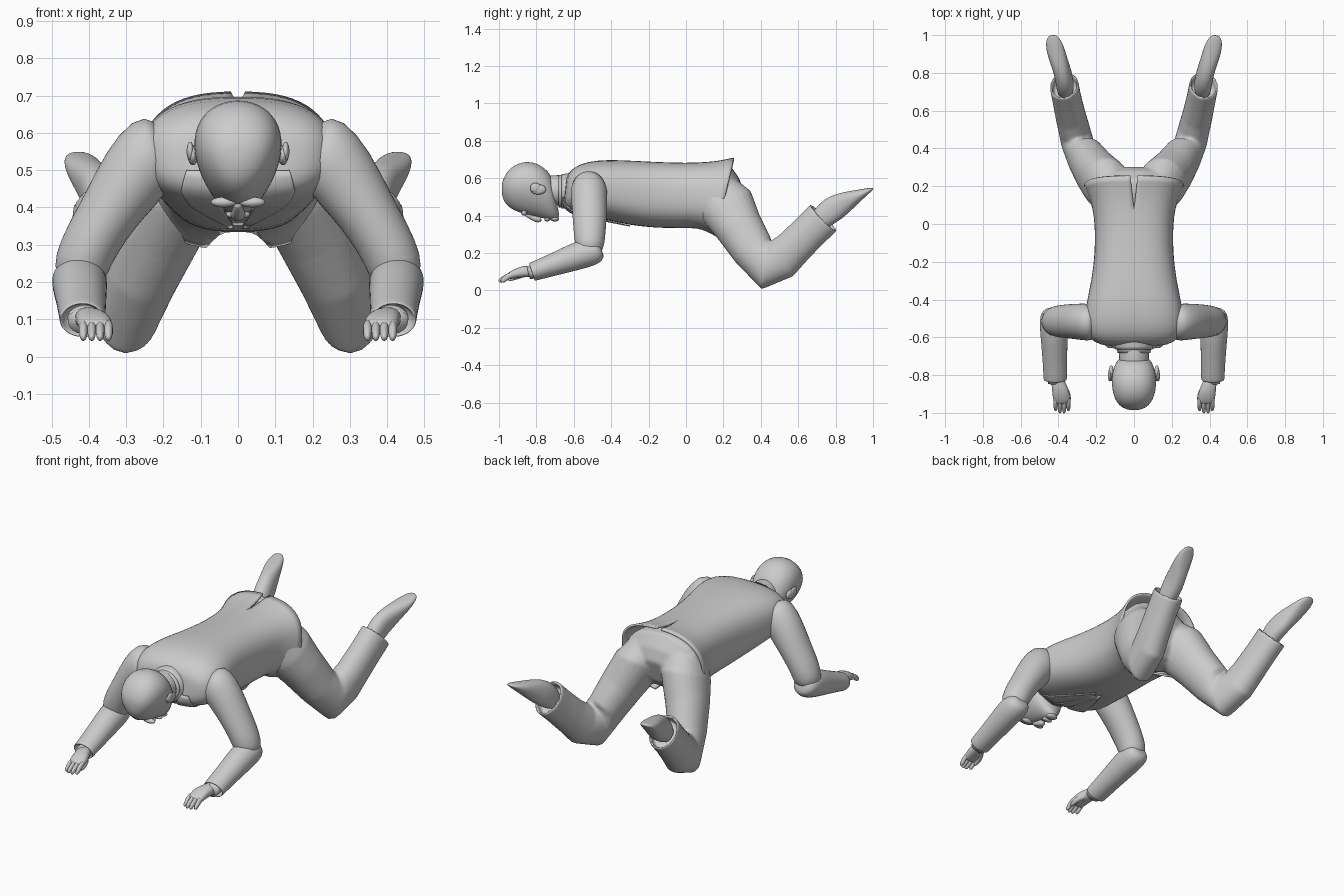
import bpy, bmesh, math
from mathutils import Vector as V

X, Y = V((1, 0, 0)), V((0, 1, 0))


def power(t, p):
    return math.copysign(abs(t) ** p, t)


def loft(bm, rings, ref=X, n=24, p=2.0, taper=0.0, cap0=True, cap1=True):
    """Skin rings (centre, half width, half height[, normal]) into a tube."""
    cs = [V(r[0]) for r in rings]
    loops = []
    for i, r in enumerate(rings):
        d = V(r[3]) if len(r) > 3 else cs[min(i + 1, len(cs) - 1)] - cs[max(i - 1, 0)]
        d = d.normalized()
        u = (ref - d * ref.dot(d)).normalized()
        w = u.cross(d)
        loop = []
        for k in range(n):
            a = 2 * math.pi * k / n
            c, s = power(math.cos(a), 2 / p), power(math.sin(a), 2 / p)
            loop.append(bm.verts.new(cs[i] + u * r[1] * c * (1 + taper * s) + w * r[2] * s))
        loops.append(loop)
    for l0, l1 in zip(loops, loops[1:]):
        for k in range(n):
            bm.faces.new((l0[k], l0[(k + 1) % n], l1[(k + 1) % n], l1[k]))
    for flag, loop in ((cap0, loops[0]), (cap1, loops[-1])):
        if flag:
            mid = bm.verts.new(sum((v.co for v in loop), V()) / n)
            for k in range(n):
                bm.faces.new((loop[k], loop[(k + 1) % n], mid))


def ball(bm, c, r):
    vs = bmesh.ops.create_uvsphere(bm, u_segments=20, v_segments=12, radius=1)["verts"]
    for v in vs:
        v.co = V(c) + V((v.co.x * r[0], v.co.y * r[1], v.co.z * r[2]))


def make(name, bm, mods=()):
    bmesh.ops.recalc_face_normals(bm, faces=bm.faces[:])
    me = bpy.data.meshes.new(name)
    bm.to_mesh(me)
    bm.free()
    me.shade_smooth()
    ob = bpy.data.objects.new(name, me)
    bpy.context.collection.objects.link(ob)
    for kind, opts in mods:
        m = ob.modifiers.new(kind.lower(), kind)
        for k, v in opts.items():
            setattr(m, k, v)
    return ob


SUB = ("SUBSURF", dict(levels=1, render_levels=1))
MIR = ("MIRROR", dict(use_axis=(True, False, False)))


def side_rings(rows):
    """Rows of y top, z top, y bottom, z bottom, half width."""
    out = []
    for yt, zt, yb, zb, hw in rows:
        d = V((0, yt - yb, zt - zb))
        out.append(((0, (yt + yb) / 2, (zt + zb) / 2), hw, d.length / 2, (0, d.z, -d.y)))
    return out


# cutters for the rear vent and the open jacket front
def wedge(name, y0, y1, z0, z1, w):
    bm = bmesh.new()
    pts = [(0, y0), (w, y1), (-w, y1)]
    lo = [bm.verts.new((x, y, z0)) for x, y in pts]
    hi = [bm.verts.new((x, y, z1)) for x, y in pts]
    bm.faces.new(lo)
    bm.faces.new(hi)
    for k in range(3):
        j = (k + 1) % 3
        bm.faces.new((lo[k], lo[j], hi[j], hi[k]))
    ob = make(name, bm)
    ob.hide_render = True
    ob.hide_viewport = True
    return ob


vent = wedge("vent_cutter", 0.08, 0.30, 0.62, 0.80, 0.024)
front = wedge("front_cutter", -0.02, 0.25, 0.2, 0.40, 0.13)

# jacket body
bm = bmesh.new()
loft(bm, side_rings([
    (-.64, .59, -.655, .47, .10), (-.635, .62, -.645, .44, .185),
    (-.60, .66, -.61, .415, .24), (-.53, .69, -.54, .395, .265),
    (-.42, .70, -.43, .378, .255), (-.30, .695, -.30, .348, .225),
    (-.15, .687, -.15, .333, .207), (0, .682, -.02, .333, .207),
    (.12, .687, .06, .333, .22), (.19, .697, .11, .312, .243),
    (.255, .712, .155, .285, .265)]), p=2.6, n=32, cap1=False)
jacket = make("jacket_body", bm, [
    SUB, ("SOLIDIFY", dict(thickness=.012, offset=-1)),
    ("BOOLEAN", dict(object=vent, operation="DIFFERENCE", solver="EXACT")),
    ("BOOLEAN", dict(object=front, operation="DIFFERENCE", solver="EXACT"))])

# upper sleeves
bm = bmesh.new()
loft(bm, [((.20, -.52, .545), .09, .10, (1, 0, -.2)),
          ((.245, -.52, .533), .10, .115, (1, 0, -.35)),
          ((.29, -.517, .475), .096, .10, (.8, 0, -.7)),
          ((.34, -.515, .395), .092, .082), ((.39, -.515, .315), .086, .077),
          ((.42, -.515, .25), .08, .076), ((.428, -.515, .20), .065, .065)], ref=Y)
make("upper_sleeve", bm, [SUB, MIR])

# forearm sleeves with open cuffs
bm = bmesh.new()
fd = (0, -.94, -.33)
loft(bm, [((.425, -.45, .215), .045, .04, fd), ((.425, -.48, .21), .074, .068, fd),
          ((.425, -.55, .197), .075, .08, fd), ((.42, -.68, .148), .067, .063, fd),
          ((.417, -.815, .102), .062, .051, fd), ((.417, -.825, .098), .062, .05, fd),
          ((.417, -.825, .098), .055, .043, fd), ((.417, -.79, .11), .05, .04, fd)])
make("forearm_sleeve", bm, [SUB, MIR])

# hands with shirt cuff, fingers and thumb
bm = bmesh.new()
loft(bm, [((.412, -.79, .107), .046, .036), ((.410, -.842, .095), .046, .036)])
make("shirt_cuff", bm, [MIR])
bm = bmesh.new()
loft(bm, [((.408, -.80, .104), .032, .028), ((.40, -.85, .103), .037, .031),
          ((.387, -.89, .097), .046, .029), ((.382, -.93, .084), .046, .022),
          ((.381, -.95, .075), .04, .016)], p=2.4)
for k in range(4):
    x = .381 + (k - 1.5) * .0225
    t = -1.0 + (.012 if k in (0, 3) else 0)
    loft(bm, [((x, -.92, .088), .012, .017), ((x, -.955, .076), .0125, .016),
              ((x, t + .02, .06), .012, .015), ((x, t + .004, .05), .009, .012),
              ((x, t, .047), .004, .006)], n=10)
loft(bm, [((.385, -.85, .095), .018, .018), ((.352, -.89, .08), .017, .017),
          ((.345, -.93, .065), .014, .014), ((.347, -.95, .055), .007, .007)], n=10)
make("hand", bm, [SUB, MIR])

# trousers: seat and bent legs fused into one skin
bm = bmesh.new()
loft(bm, side_rings([
    (.08, .66, .02, .36, .18), (.17, .675, .10, .335, .225),
    (.235, .67, .17, .335, .235), (.285, .60, .22, .355, .19),
    (.305, .53, .26, .40, .12)]), p=2.3)
loft(bm, [((.115, .15, .53), .11, .13, (.1, .5, -.7)),
          ((.15, .215, .455), .125, .152, (.16, .5, -.85)),
          ((.21, .285, .335), .112, .128), ((.26, .36, .215), .098, .115),
          ((.298, .425, .132), .088, .127, (.1, .97, -.15)),
          ((.318, .505, .165), .083, .112, (.12, .8, .6)),
          ((.335, .57, .225), .08, .101), ((.355, .66, .315), .077, .098),
          ((.37, .735, .388), .077, .1), ((.371, .739, .392), .066, .088, (.15, .7, .7)),
          ((.363, .70, .35), .062, .082, (.15, .7, .7))], p=2.1)
make("trousers", bm, [
    MIR, ("REMESH", dict(mode="VOXEL", voxel_size=.009, use_smooth_shade=True)),
    ("SMOOTH", dict(factor=.5, iterations=6))])

# shoes
bm = bmesh.new()
loft(bm, [((.362, .69, .35), .045, .05), ((.366, .755, .415), .048, .07),
          ((.38, .81, .45), .046, .068), ((.398, .865, .48), .047, .052),
          ((.414, .915, .505), .049, .034), ((.426, .96, .527), .043, .019),
          ((.434, .99, .541), .028, .009), ((.436, .998, .545), .012, .004)], p=2.3)
make("shoe", bm, [SUB, MIR])

# bowed head with facial features
bm = bmesh.new()
loft(bm, side_rings([
    (-.985, .57, -.985, .52, .025), (-.973, .608, -.975, .475, .062),
    (-.945, .652, -.945, .442, .092), (-.90, .681, -.90, .418, .11),
    (-.85, .691, -.85, .405, .117), (-.80, .683, -.80, .393, .116),
    (-.755, .655, -.75, .382, .104), (-.725, .622, -.71, .372, .086),
    (-.715, .59, -.685, .378, .062), (-.71, .55, -.675, .40, .03)]), taper=.2)
make("head", bm, [SUB])
bm = bmesh.new()
loft(bm, [((0, -.86, .41), .012, .012), ((0, -.82, .392), .015, .018),
          ((0, -.79, .378), .023, .02), ((0, -.775, .385), .018, .016)], n=12)
make("nose", bm, [SUB])
bm = bmesh.new()
ball(bm, (0, -.742, .381), (.032, .015, .012))
ball(bm, (0, -.702, .383), (.034, .024, .014))
make("mouth_and_chin", bm)
bm = bmesh.new()
ball(bm, (.038, -.865, .414), (.035, .016, .014))
make("brow", bm, [MIR])
bm = bmesh.new()
ball(bm, (.121, -.79, .54), (.014, .042, .027))
ball(bm, (.128, -.805, .55), (.010, .028, .026))
make("ear", bm, [MIR])

# neck and collars
bm = bmesh.new()
loft(bm, [((0, -.79, .53), .08, .085), ((0, -.70, .535), .078, .08),
          ((0, -.60, .54), .085, .085)])
make("neck", bm, [SUB])
for name, y, w, h in (("shirt_collar", -.682, .088, .086), ("jacket_collar", -.665, .10, .092)):
    bm = bmesh.new()
    loft(bm, [((0, y, .53), w, h, Y), ((0, y + .035, .532), w + .006, h + .004, Y),
              ((0, y + .06, .535), w + .018, h + .006, Y)], cap0=False, cap1=False)
    make(name, bm, [SUB, ("SOLIDIFY", dict(thickness=.01))])


# lapels and tie laid onto the chest
def patch(name, left, right, lift, mirror):
    bm = bmesh.new()
    rows = [[bm.verts.new(V(a).lerp(V(b), k / 4)) for k in range(5)] for a, b in zip(left, right)]
    for r0, r1 in zip(rows, rows[1:]):
        for k in range(4):
            bm.faces.new((r0[k], r0[k + 1], r1[k + 1], r1[k]))
    bmesh.ops.subdivide_edges(bm, edges=bm.edges[:], cuts=2, use_grid_fill=True)
    make(name, bm, [("SHRINKWRAP", dict(target=jacket, offset=lift, wrap_mode="ABOVE_SURFACE")),
                    ("SOLIDIFY", dict(thickness=.006, offset=0))] + ([MIR] if mirror else []))


patch("lapel", [(.085, -.665, .50), (.06, -.65, .44), (.04, -.56, .39), (.012, -.32, .34)],
      [(.14, -.665, .50), (.155, -.64, .44), (.12, -.54, .39), (.02, -.30, .34)], .007, True)
patch("tie", [(-.022, -.67, .455), (-.02, -.62, .42), (-.03, -.50, .38), (-.012, -.34, .34)],
      [(.022, -.67, .455), (.02, -.62, .42), (.03, -.50, .38), (.012, -.34, .34)], .005, False)
